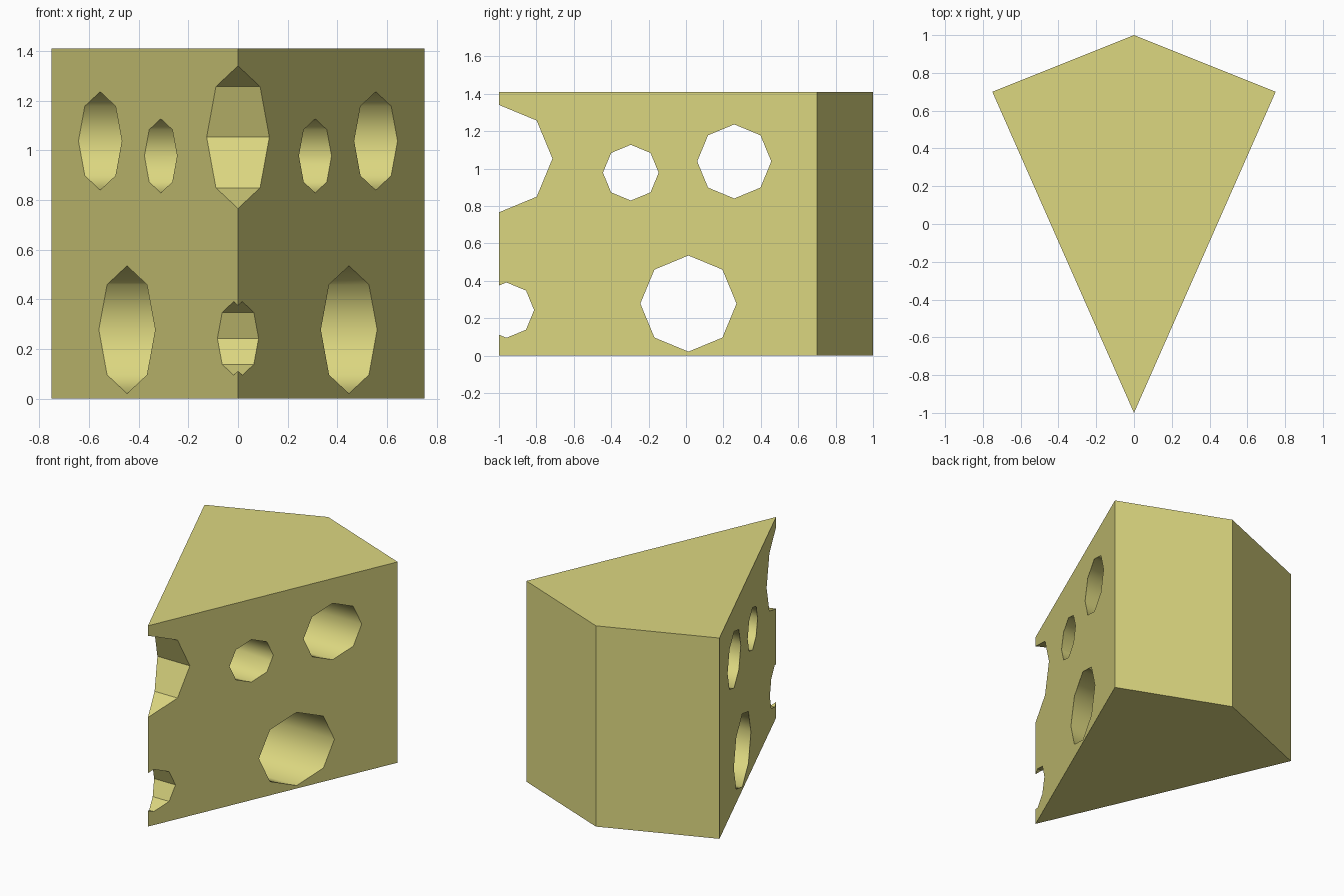
import bpy, bmesh, math

if "Cube" in bpy.data.objects:
    bpy.data.objects.remove(bpy.data.objects["Cube"])

HEIGHT = 1.41
KITE = [(0, -1), (0.75, 0.7), (0, 1), (-0.75, 0.7)]
# holes through the wedge along x: (y, z, radius, smooth walls)
HOLES = [(-1.002, 1.053, 0.288, False), (-0.96, 0.243, 0.148, False),
         (0.258, 1.038, 0.198, True), (-0.295, 0.978, 0.149, True),
         (0.013, 0.278, 0.257, True)]

cheese = bpy.data.materials.new("cheese yellow")
cheese.diffuse_color = (0.716, 0.679, 0.216, 1)
cheese.use_nodes = True
cheese.node_tree.nodes["Principled BSDF"].inputs["Base Color"].default_value = cheese.diffuse_color


def prism(name, ring, offset):
    """Extrude a closed ring of points along an offset."""
    bm = bmesh.new()
    face = bm.faces.new([bm.verts.new(p) for p in ring])
    ext = bmesh.ops.extrude_face_region(bm, geom=[face])
    bmesh.ops.translate(bm, vec=offset,
                        verts=[v for v in ext["geom"] if isinstance(v, bmesh.types.BMVert)])
    bmesh.ops.recalc_face_normals(bm, faces=bm.faces)
    mesh = bpy.data.meshes.new(name)
    bm.to_mesh(mesh)
    bm.free()
    mesh.materials.append(cheese)
    obj = bpy.data.objects.new(name, mesh)
    bpy.context.collection.objects.link(obj)
    return obj


# kite-shaped wedge
wedge = prism("cheese_wedge", [(x, y, 0) for x, y in KITE], (0, 0, HEIGHT))
bpy.context.view_layer.objects.active = wedge
wedge.select_set(True)

# octagonal holes cut from side to side
for y, z, r, smooth in HOLES:
    angles = [i * math.tau / 8 for i in range(8)]
    ring = [(-1, y + r * math.cos(a), z + r * math.sin(a)) for a in angles]
    cutter = prism("hole_cutter", ring, (2, 0, 0))
    for p in cutter.data.polygons:
        p.use_smooth = smooth and abs(p.normal.x) < 0.5
    mod = wedge.modifiers.new("hole", "BOOLEAN")
    mod.operation, mod.solver, mod.object = "DIFFERENCE", "EXACT", cutter
    bpy.ops.object.modifier_apply(modifier=mod.name)
    bpy.data.objects.remove(cutter)

# crisp rims between smooth hole walls and flat sides
bm = bmesh.new()
bm.from_mesh(wedge.data)
for e in bm.edges:
    e.smooth = all(f.smooth for f in e.link_faces)
bm.to_mesh(wedge.data)
bm.free()
